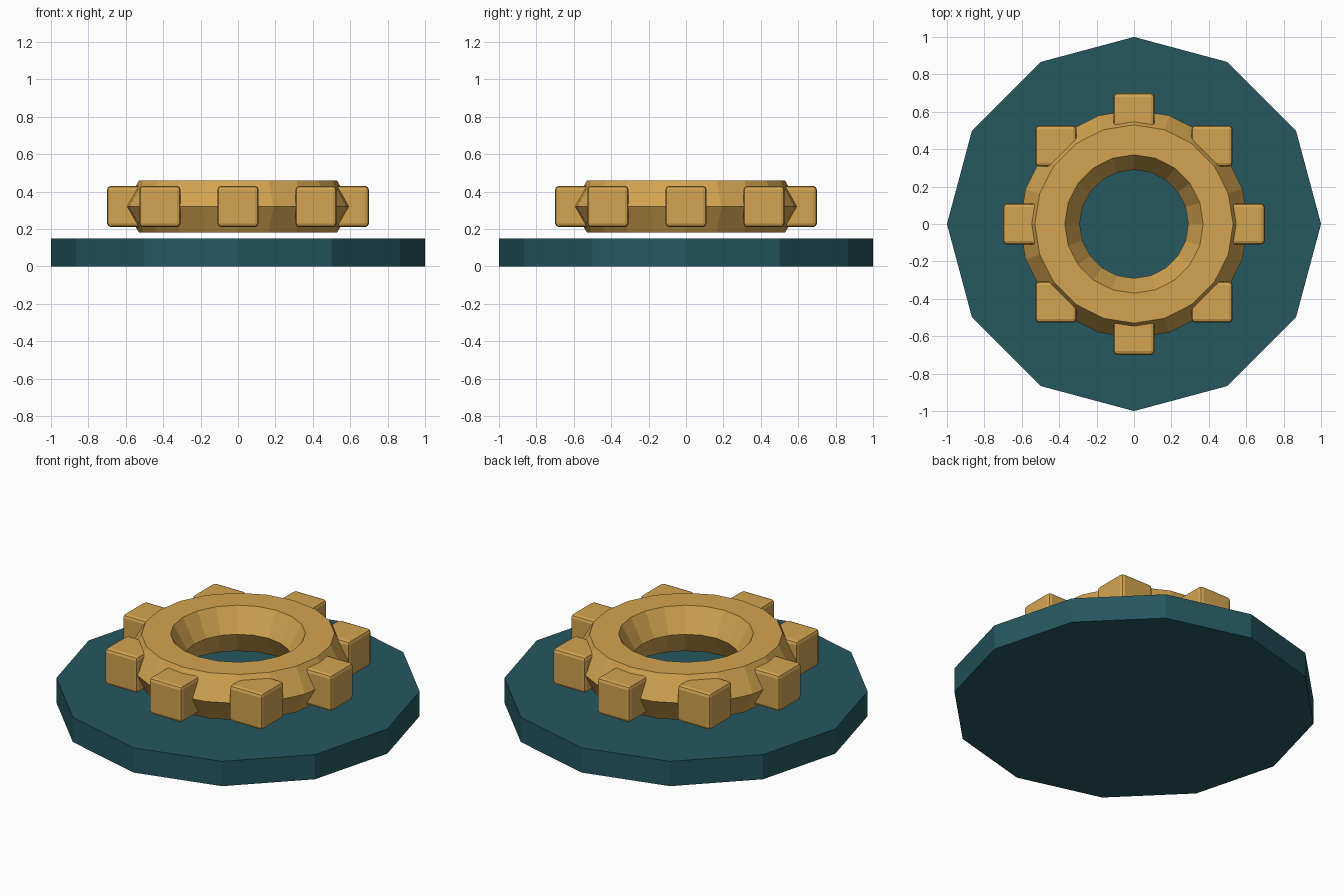
import bpy, bmesh, math
from mathutils import Matrix

if "Cube" in bpy.data.objects:
    bpy.data.objects.remove(bpy.data.objects["Cube"])


def material(name, rgb):
    m = bpy.data.materials.new(name)
    m.diffuse_color = (*rgb, 1.0)
    m.use_nodes = True
    m.node_tree.nodes["Principled BSDF"].inputs["Base Color"].default_value = m.diffuse_color
    return m


teal = material("dark teal", (0.018, 0.095, 0.115))
gold = material("brass gold", (0.65, 0.37, 0.08))


def make_object(name, bm, mat):
    bmesh.ops.recalc_face_normals(bm, faces=bm.faces[:])
    mesh = bpy.data.meshes.new(name)
    bm.to_mesh(mesh)
    bm.free()
    mesh.materials.append(mat)
    obj = bpy.data.objects.new(name, mesh)
    bpy.context.collection.objects.link(obj)
    return obj


# Base plate: twelve-sided disc
bm = bmesh.new()
bmesh.ops.create_cone(bm, cap_ends=True, segments=12, radius1=1, radius2=1,
                      depth=0.15, matrix=Matrix.Translation((0, 0, 0.075)))
make_object("base_plate", bm, teal)

# Gear ring: low-poly torus with a hexagonal section
MAJOR, MINOR, N, M, Z = 0.45, 0.16, 20, 6, 0.32
bm = bmesh.new()
rings = []
for i in range(N):
    a = math.tau * i / N
    ring = []
    for j in range(M):
        b = math.tau * j / M
        r = MAJOR + MINOR * math.cos(b)
        ring.append(bm.verts.new((r * math.cos(a), r * math.sin(a),
                                  Z + MINOR * math.sin(b))))
    rings.append(ring)
for i in range(N):
    p, q = rings[i], rings[(i + 1) % N]
    for j in range(M):
        k = (j + 1) % M
        bm.faces.new((p[j], q[j], q[k], p[k]))
make_object("gear_ring", bm, gold)

# Gear teeth: eight axis-aligned cubes with softened edges
for i in range(8):
    a = math.tau * i / 8
    bm = bmesh.new()
    bmesh.ops.create_cube(bm, size=0.22)
    tooth = make_object(f"gear_tooth_{i + 1}", bm, gold)
    tooth.location = (0.59 * math.cos(a), 0.59 * math.sin(a), Z)
    bevel = tooth.modifiers.new("soft_edges", "BEVEL")
    bevel.width = 0.02
    bevel.segments = 2
